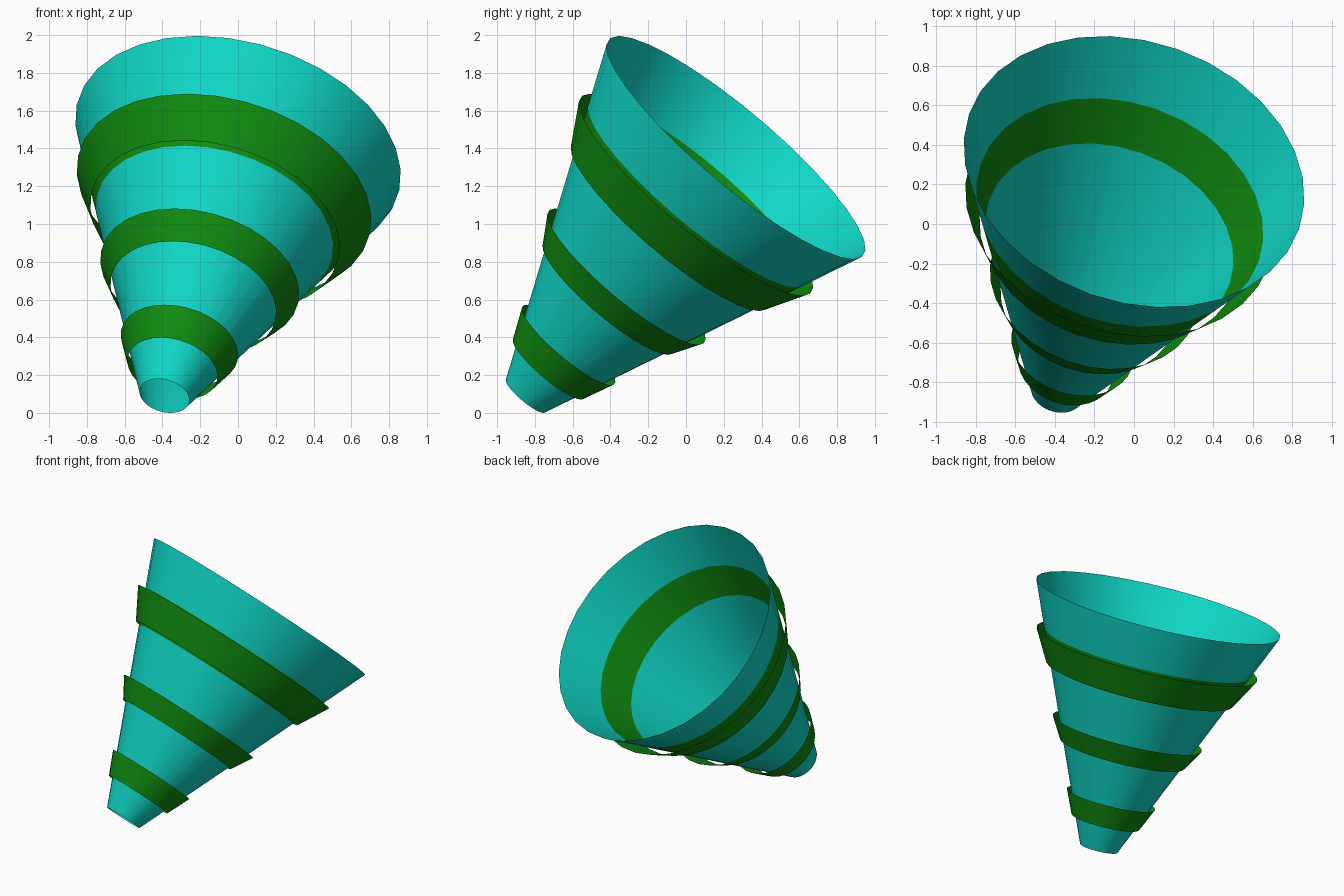
import bpy, bmesh, math
from mathutils import Vector

if "Cube" in bpy.data.objects:
    bpy.data.objects.remove(bpy.data.objects["Cube"])

SEG = 32
BASE = Vector((-0.39, -0.85, 0.09))      # centre of the small end
AXIS = Vector((0.39, 1.115, 1.315))      # small end to wide rim
Z = AXIS.normalized()
U = Z.cross(Vector((0, 0, 1))).normalized()
V = Z.cross(U)


def material(name, rgb):
    m = bpy.data.materials.new(name)
    m.diffuse_color = (*rgb, 1)
    m.use_nodes = True
    m.node_tree.nodes["Principled BSDF"].inputs["Base Color"].default_value = m.diffuse_color
    return m


teal = material("turquoise", (0.005, 0.68, 0.57))
green = material("leaf green", (0.005, 0.26, 0.005))


def shell(name, profile, mats, green_rows=()):
    """Open surface of revolution about the tilted axis; profile = (t, radius)."""
    bm = bmesh.new()
    rings = []
    for t, r in profile:
        c = BASE + AXIS * t
        rings.append([bm.verts.new(c + r * (U * math.cos(a) + V * math.sin(a)))
                      for a in (2 * math.pi * i / SEG for i in range(SEG))])
    for row, (lo, hi) in enumerate(zip(rings, rings[1:])):
        for i in range(SEG):
            j = (i + 1) % SEG
            f = bm.faces.new((lo[i], lo[j], hi[j], hi[i]))
            f.smooth = True
            f.material_index = 1 if row in green_rows else 0
    me = bpy.data.meshes.new(name)
    bm.to_mesh(me)
    bm.free()
    for m in mats:
        me.materials.append(m)
    ob = bpy.data.objects.new(name, me)
    bpy.context.collection.objects.link(ob)
    return ob


def cone_r(t):
    return 0.135 + 0.749 * t


# Hollow cone, open at both ends, with a green strip showing inside
shell("cone", [(t, cone_r(t)) for t in (0, 0.68, 0.815, 1)], (teal, green), (1,))

# Loose ribbons standing just off the cone
for name, lo, hi in (("lower_band", (0.11, 0.245), (0.205, 0.319)),
                     ("middle_band", (0.394, 0.45), (0.48, 0.54)),
                     ("upper_band", (0.685, 0.676), (0.81, 0.80))):
    shell(name, (lo, hi), (green,))
